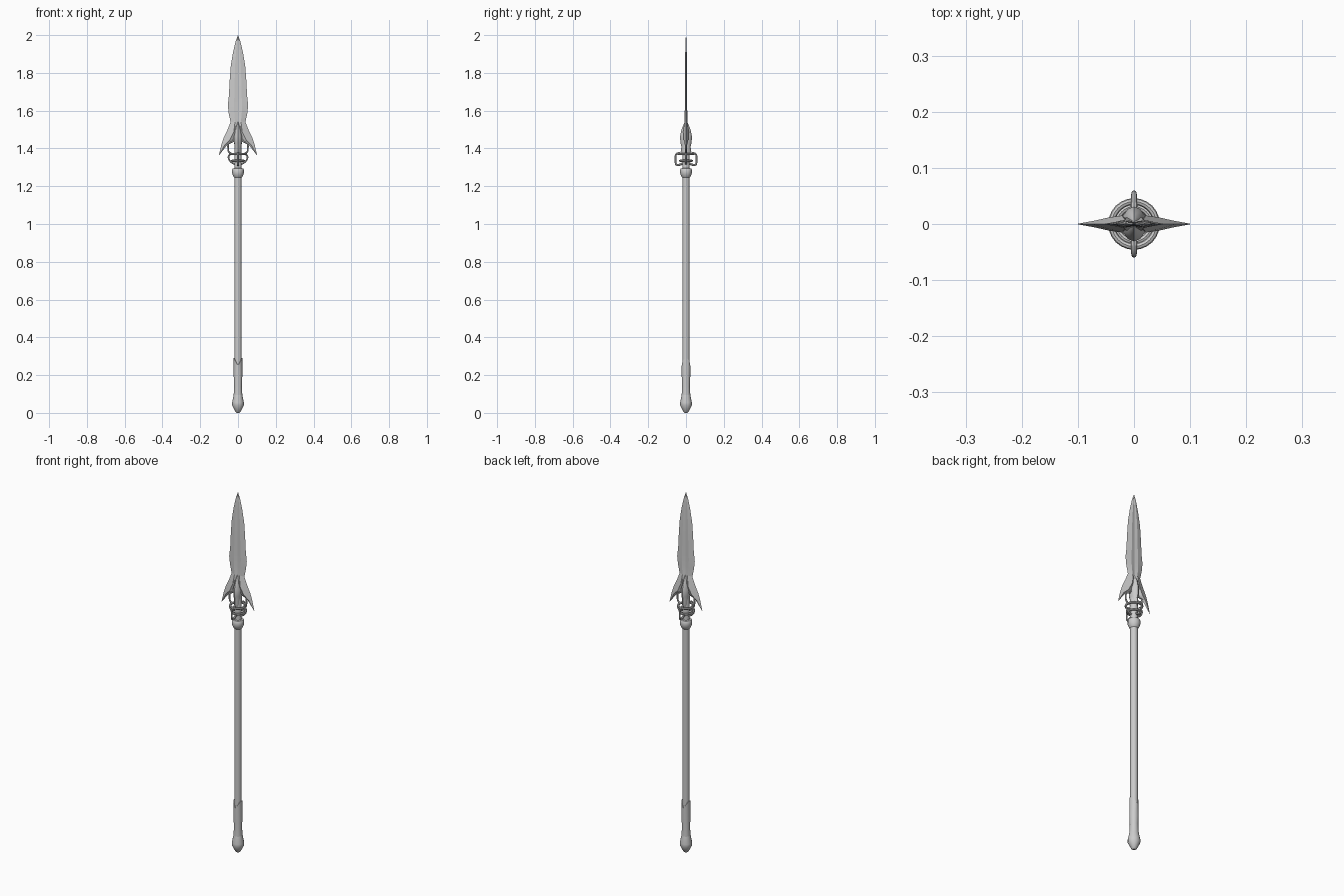
import bpy
from math import sin, cos, pi, radians

if "Cube" in bpy.data.objects:
    bpy.data.objects.remove(bpy.data.objects["Cube"])


def finish(ob, angle=35):
    bpy.ops.object.select_all(action='DESELECT')
    ob.select_set(True)
    bpy.context.view_layer.objects.active = ob
    bpy.ops.object.shade_smooth_by_angle(angle=radians(angle))
    return ob


def loft(name, rings, angle=35):
    """Skin a list of equal-length point rings and cap both ends."""
    n = len(rings[0])
    verts = [p for r in rings for p in r]
    faces = [(i * n + j, i * n + (j + 1) % n, (i + 1) * n + (j + 1) % n, (i + 1) * n + j)
             for i in range(len(rings) - 1) for j in range(n)]
    faces += [tuple(reversed(range(n))), tuple(range(len(verts) - n, len(verts)))]
    me = bpy.data.meshes.new(name)
    me.from_pydata(verts, [], faces)
    ob = bpy.data.objects.new(name, me)
    bpy.context.collection.objects.link(ob)
    import bmesh
    bm = bmesh.new()
    bm.from_mesh(me)
    bmesh.ops.remove_doubles(bm, verts=bm.verts, dist=1e-5)
    bmesh.ops.recalc_face_normals(bm, faces=bm.faces)
    bm.to_mesh(me)
    bm.free()
    return finish(ob, angle)


def oval(z, rx, ry, n=16, rise=0):
    return [(rx * cos(2 * pi * k / n), ry * sin(2 * pi * k / n),
             z + rise * abs(cos(2 * pi * k / n))) for k in range(n)]


def lathe(name, profile, n=16):
    return loft(name, [oval(z, r, r, n) for r, z in profile])


def bar(name, points, radii):
    """Round bar with varying thickness along a smooth path."""
    cu = bpy.data.curves.new(name, 'CURVE')
    cu.dimensions = '3D'
    cu.bevel_depth = 1
    cu.bevel_resolution = 2
    cu.use_fill_caps = True
    cu.resolution_u = 5
    sp = cu.splines.new('NURBS')
    sp.points.add(len(points) - 1)
    for p, co, r in zip(sp.points, points, radii):
        p.co = (*co, 1)
        p.radius = r
    sp.use_endpoint_u = True
    sp.order_u = 3
    ob = bpy.data.objects.new(name, cu)
    bpy.context.collection.objects.link(ob)
    bpy.ops.object.select_all(action='DESELECT')
    ob.select_set(True)
    bpy.context.view_layer.objects.active = ob
    bpy.ops.object.convert(target='MESH')
    return finish(bpy.context.object)


# Shaft and neck
lathe("shaft", [(0.019, 0.2), (0.019, 1.26)])
lathe("neck", [(0.019, 1.28), (0.019, 1.40), (0.015, 1.46)])

# Butt sleeve with a notched upper edge, and pommel
loft("butt_sleeve", [oval(0.09, .023, .023), oval(0.14, .021, .021), oval(0.19, .0225, .0225),
                     oval(0.25, .0225, .0225, rise=.04), oval(0.25, .018, .018, rise=.04)])
lathe("pommel", [(.006, 0), (.014, .006), (.031, .04), (.031, .055), (.023, .095)])

# Collar at the top of the shaft
lathe("collar", [(.019, 1.245), (.024, 1.25), (.031, 1.268), (.031, 1.288),
                 (.027, 1.294), (.019, 1.296)])

# Two rings around the neck
for name, z, r in (("lower_ring", 1.335, .031), ("upper_ring", 1.37, .040)):
    bpy.ops.mesh.primitive_torus_add(location=(0, 0, z), major_radius=r, minor_radius=.006,
                                     major_segments=24, minor_segments=8)
    bpy.context.object.name = name
    finish(bpy.context.object)

# Front/back loops and side hooks
for s, side in ((-1, "front"), (1, "back")):
    bar(side + "_loop", [(0, s * y, z) for y, z in
        ((.015, 1.322), (.035, 1.312), (.055, 1.312), (.056, 1.345), (.055, 1.376), (.03, 1.375))],
        (.006, .006, .005, .004, .005, .006))
for s, side in ((-1, "left"), (1, "right")):
    bar(side + "_hook", [(s * x, 0, z) for x, z in
        ((.02, 1.45), (.036, 1.43), (.052, 1.435), (.053, 1.39), (.046, 1.378), (.033, 1.37))],
        (.006, .006, .005, .004, .005, .006))
    bar(side + "_ring_lug", [(s * x, 0, z) for x, z in
        ((.04, 1.372), (.052, 1.36), (.048, 1.34), (.03, 1.322), (.018, 1.318))],
        (.005, .005, .004, .005, .005))

# Socket: leaf-shaped swelling that runs up onto the blade
loft("socket", [oval(z, rx, ry, 12) for z, rx, ry in
     ((1.37, .014, .022), (1.385, .016, .028), (1.41, .017, .024), (1.43, .021, .030),
      (1.465, .022, .031), (1.50, .014, .024), (1.525, .007, .014), (1.545, .001, .004))])

# Blade: sharp edges, a raised flat and a shallow central groove
rows = ((2.0, .0005, .0005), (1.965, .013, .003), (1.91, .026, .004), (1.84, .038, .005),
        (1.76, .044, .006), (1.68, .048, .006), (1.63, .054, .006), (1.585, .049, .007),
        (1.54, .039, .008), (1.50, .034, .012), (1.44, .024, .012))
loft("blade", [[(w, 0, z), (.4 * w, t, z), (0, .55 * t, z), (-.4 * w, t, z),
                (-w, 0, z), (-.4 * w, -t, z), (0, -.55 * t, z), (.4 * w, -t, z)]
               for z, w, t in rows], 10)

# Swept-back wings: outer edge, inner edge, half thickness
wing = (((.039, 1.54), (0, 1.545), .008), ((.055, 1.50), (0, 1.48), .015),
        ((.076, 1.457), (.022, 1.435), .012), ((.088, 1.42), (.058, 1.418), .006),
        ((.101, 1.365), (.099, 1.365), .0006))
for s, side in ((-1, "left"), (1, "right")):
    loft(side + "_wing", [[(s * a[0], 0, a[1]),
                           (s * (.4 * a[0] + .6 * b[0]), t, .4 * a[1] + .6 * b[1]),
                           (s * b[0], 0, b[1]),
                           (s * (.4 * a[0] + .6 * b[0]), -t, .4 * a[1] + .6 * b[1])]
                          for a, b, t in wing], 15)
